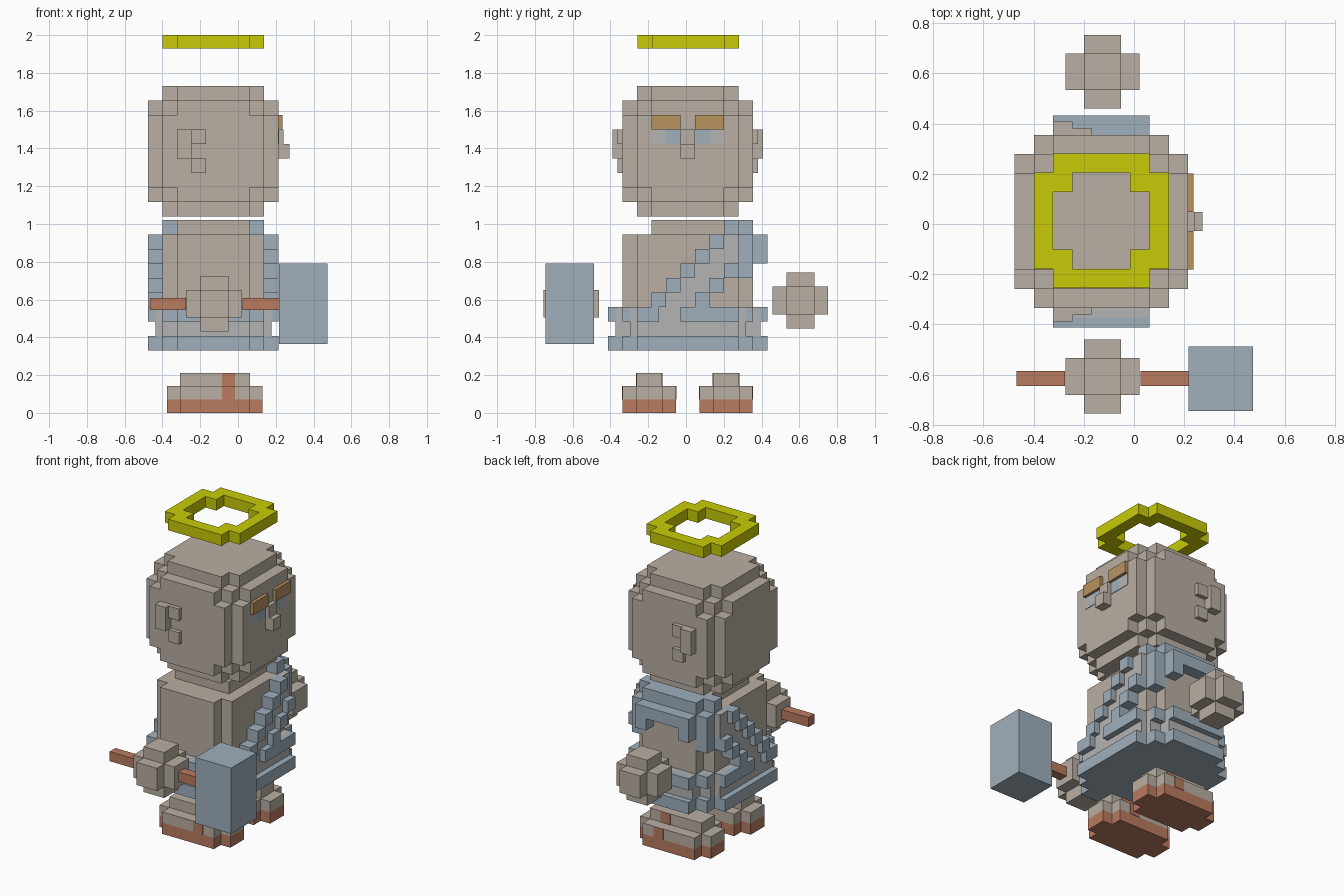
import bpy, bmesh
from mathutils import Vector

if "Cube" in bpy.data.objects:
    bpy.data.objects.remove(bpy.data.objects["Cube"])

V = 0.0767          # block size of head and body


def material(name, srgb):
    m = bpy.data.materials.new(name)
    m.diffuse_color = [(c / 255) ** 2.2 for c in srgb] + [1]
    m.use_nodes = True
    m.node_tree.nodes["Principled BSDF"].inputs["Base Color"].default_value = m.diffuse_color
    return m


SKIN = material("skin", (184, 174, 162))
BLUE = material("steel_blue", (158, 174, 186))
WHITE = material("cloth", (178, 178, 178))
BROWN = material("brown", (184, 122, 96))
OCHRE = material("ochre", (182, 146, 94))
GOLD = material("gold", (198, 202, 14))


def blocks(name, mat, solid, cut=(), origin=(0, 0, 0), s=1.0):
    """Clean outer skin of a union of boxes (x0,x1,y0,y1,z0,z1) minus cut boxes."""
    every = list(solid) + list(cut)
    ax = [sorted({round(b[2 * k + e], 4) for b in every for e in (0, 1)}) for k in range(3)]
    n = [len(a) - 1 for a in ax]

    def inside(c, b):
        return all(b[2 * k] < c[k] < b[2 * k + 1] for k in range(3))

    cells = set()
    for i in range(n[0]):
        for j in range(n[1]):
            for k in range(n[2]):
                c = [(ax[d][q] + ax[d][q + 1]) / 2 for d, q in enumerate((i, j, k))]
                if any(inside(c, b) for b in solid) and not any(inside(c, b) for b in cut):
                    cells.add((i, j, k))
    bm, verts = bmesh.new(), {}

    def vert(p):
        if p not in verts:
            co = Vector([ax[d][p[d]] for d in range(3)]) * s + Vector(origin)
            verts[p] = bm.verts.new(co)
        return verts[p]

    for cell in cells:
        for d in range(3):
            for side in (0, 1):
                nb = list(cell)
                nb[d] += 2 * side - 1
                if tuple(nb) in cells:
                    continue
                ring = []
                for u, w in ((0, 0), (1, 0), (1, 1), (0, 1)):
                    p = list(cell)
                    p[d] += side
                    p[(d + 1) % 3] += u
                    p[(d + 2) % 3] += w
                    ring.append(vert(tuple(p)))
                bm.faces.new(ring if side else ring[::-1])
    bmesh.ops.dissolve_limit(bm, angle_limit=0.01, verts=bm.verts[:], edges=bm.edges[:])
    me = bpy.data.meshes.new(name)
    bm.to_mesh(me)
    bm.free()
    me.materials.append(mat)
    ob = bpy.data.objects.new(name, me)
    bpy.context.collection.objects.link(ob)
    return ob


def steps(pairs, z0, z1):
    """Stepped round slab from half sizes in x and y."""
    return [(-x, x, -y, y, z0, z1) for x, y in pairs]


def both_x(bs):
    return bs + [(-b[1], -b[0]) + tuple(b[2:]) for b in bs]


def both_y(bs):
    return bs + [(b[0], b[1], -b[3], -b[2]) + tuple(b[4:]) for b in bs]


# Head: stepped ball
a, b, c = 2.5, 3.5, 4.5
ball = [(c, b, a), (c, a, b), (b, c, a), (a, c, b), (b, a, c), (a, b, c), (b, b, b)]
HC = (-0.13, 0.01, 1.385)
blocks("head", SKIN, [(-x, x, -y, y, -z, z) for x, y, z in ball], origin=HC, s=V)

# Ears, face parts
blocks("ears", SKIN, both_y([(-2.5, -1.5, 4.5, 5.2, -0.5, 1.5), (-1.5, -0.5, 4.5, 4.85, 0.5, 1.5),
                             (-1.5, -0.5, 4.5, 4.85, -1.5, -0.5)]), origin=HC, s=V)
blocks("nose", SKIN, [(4.5, 5.25, -0.5, 0.5, -0.5, 0.5), (4.5, 4.85, -0.5, 0.5, 0.5, 1.5)], origin=HC, s=V)
blocks("eyebrows", OCHRE, both_y([(4.5, 4.78, 0.5, 2.5, 1.5, 2.5)]), origin=HC, s=V)
blocks("eye_whites", WHITE, both_y([(4.5, 4.54, 1.5, 2.5, 0.5, 1.5)]), origin=HC, s=V)
blocks("irises", BLUE, both_y([(4.5, 4.54, 0.5, 1.5, 0.5, 1.5)]), origin=HC, s=V)

# Halo
blocks("halo", GOLD, steps([(3.5, 2.5), (2.5, 3.5)], 0, 0.93),
       steps([(2.5, 1.5), (1.5, 2.5)], 0, 0.93), origin=(-0.13, 0.013, 1.929), s=V)

# Torso and robe skirt
BC = (-0.13, 0.01, 0.33)
blocks("torso", SKIN, steps([(3.5, 3.5), (2.5, 4.5)], 3, 8) + steps([(2.5, 2.5)], 8, 9), origin=BC, s=V)
outer = [(4.5, 3.5), (3.5, 4.5), (2.5, 5.5)]
inner = [(4, 3.5), (3.5, 4), (2.5, 5)]
blocks("robe_hem", BLUE, steps(outer, 0, 1), origin=BC, s=V)
blocks("robe_cloth", WHITE, steps(inner, 1, 3), origin=BC, s=V)
gap = both_x([(4, 5, -2, -0.5, 2, 3)])
blocks("robe_belt", BLUE, steps(outer, 2, 3), steps(inner, 2, 3) + gap, origin=BC, s=V)

# Diagonal sash, front and back, rising to the +y shoulder
trim = [(3.5, 4.5, i - 2.5, i - 1.5, 3 + i, 4 + i) for i in range(5)]
trim += [(3.5, 4.5, i + 0.5, i + 1.5, 3 + i, 4 + i) for i in range(3)]
trim += [(2.5, 3.5, 3.5, 4.5, 5, 8), (1.5, 2.5, 4.5, 5.5, 6, 7)]
shoulder = [(-2.5, 2.5, 4.5, 5.5, 7, 8), (-3.5, 3.5, 2.5, 3.5, 8, 9), (-2.5, 2.5, 3.5, 4.5, 8, 9)]
blocks("sash_trim", BLUE, both_x(trim) + shoulder, origin=BC, s=V)
cloth = [(3.5, 4, i - 1.5, min(i + 0.5, 3.5), 3 + i, 4 + i) for i in range(3)]
cloth += [(3.5, 4, 1.5, 3.5, 6, 7), (3.5, 4, 2.5, 3.5, 7, 8)]
blocks("sash_cloth", WHITE, both_x(cloth), origin=BC, s=V)

# Hands: three crossed blocks each
for name, y, z in (("hand_with_hammer", -0.607, 0.578), ("free_hand", 0.606, 0.595)):
    blocks(name, SKIN, [(-2, 2, -1, 1, -1, 1), (-1, 1, -2, 2, -1, 1), (-1, 1, -1, 1, -2, 2)],
           origin=(-0.125, y, z), s=0.0735)

# Hammer
grip = [(-0.275, 0.025, -0.7, -0.5, 0.5, 0.65)]
blocks("hammer_handle", BROWN, [(-0.467, 0.22, -0.645, -0.585, 0.545, 0.607)], grip)
blocks("hammer_head", BLUE, [(0.217, 0.473, -0.745, -0.487, 0.365, 0.79)])

# Feet with soles and side straps
for name, y in (("near", -0.195), ("far", 0.212)):
    o = (-0.122, y, 0)
    plan = [(0.253, 0.07), (0.185, 0.141)]
    blocks(name + "_sole", BROWN, steps(plan, 0, 0.072), origin=o)
    blocks(name + "_foot", SKIN, steps(plan, 0.072, 0.142) + steps([(0.185, 0.068)], 0.142, 0.212), origin=o)
    blocks(name + "_strap", BROWN, both_y([(0.037, 0.107, 0.141, 0.144, 0.072, 0.142),
                                           (0.037, 0.107, 0.068, 0.071, 0.142, 0.212)]), origin=o)
